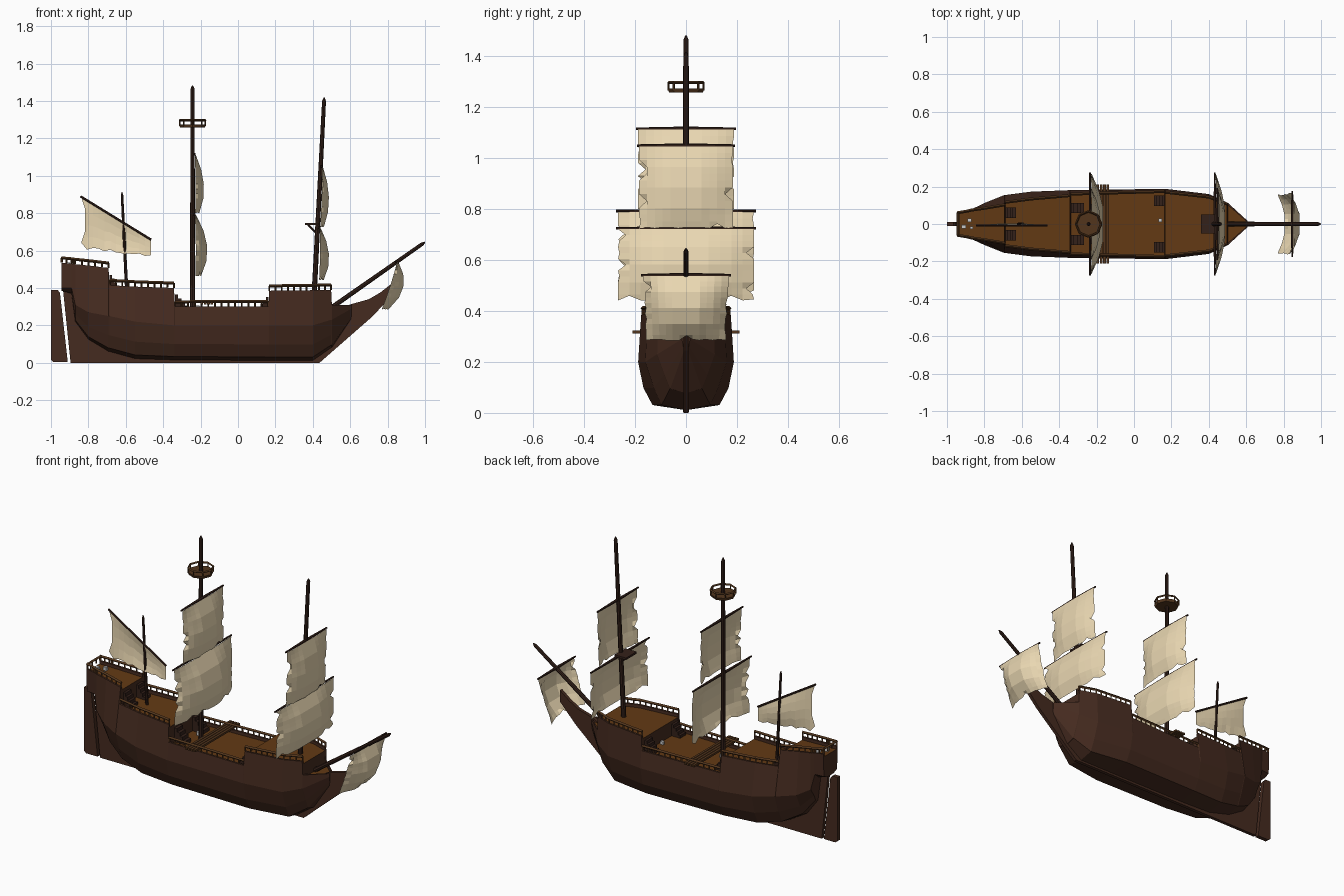
import bpy, bmesh, math, random
from mathutils import Vector, Matrix

if "Cube" in bpy.data.objects:
    bpy.data.objects.remove(bpy.data.objects["Cube"])

random.seed(4)

def mat(name, rgb):
    m = bpy.data.materials.new(name)
    m.diffuse_color = (*rgb, 1)
    m.use_nodes = True
    m.node_tree.nodes["Principled BSDF"].inputs["Base Color"].default_value = m.diffuse_color
    return m

HULL = mat("hull_wood", (0.060, 0.024, 0.014))
DECK = mat("deck_wood", (0.125, 0.042, 0.007))
MAST = mat("dark_wood", (0.034, 0.015, 0.010))
RAIL = mat("rail_wood", (0.085, 0.036, 0.012))
SAIL = mat("canvas", (0.83, 0.69, 0.45))
PALE = mat("pale_stone", (0.6, 0.6, 0.6))

def finish(name, bm, *mats, normals=True):
    if normals:
        bmesh.ops.recalc_face_normals(bm, faces=bm.faces)
    me = bpy.data.meshes.new(name)
    bm.to_mesh(me)
    bm.free()
    for m in mats:
        me.materials.append(m)
    ob = bpy.data.objects.new(name, me)
    bpy.context.collection.objects.link(ob)
    return ob

def rod(bm, a, b, r1, r2=None, sides=8):
    a, b = Vector(a), Vector(b)
    d = b - a
    rot = d.to_track_quat('Z', 'Y').to_matrix().to_4x4()
    bmesh.ops.create_cone(bm, cap_ends=True, segments=sides, radius1=r1,
                          radius2=r1 if r2 is None else r2, depth=d.length,
                          matrix=Matrix.Translation((a + b) / 2) @ rot)

def box(bm, c, s):
    bmesh.ops.create_cube(bm, size=1, matrix=Matrix.Translation(c) @ Matrix.Diagonal((*s, 1)))

def plate(name, pts, t, m):
    # side-view outline thickened across y
    bm = bmesh.new()
    f = bm.faces.new([bm.verts.new((x, -t, z)) for x, z in pts])
    ext = bmesh.ops.extrude_face_region(bm, geom=[f])
    bmesh.ops.translate(bm, vec=(0, 2 * t, 0),
                        verts=[v for v in ext["geom"] if isinstance(v, bmesh.types.BMVert)])
    finish(name, bm, m)

# Hull stations: x, bottom z, bilge fraction, half width, widest z, top half width, top z
ST = [(-.945, .385, .5, .062, .40, .066, .535), (-.89, .37, .5, .068, .40, .075, .53),
      (-.87, .22, .4, .078, .31, .080, .527), (-.80, .125, .5, .112, .27, .090, .52),
      (-.692, .06, .6, .155, .25, .108, .507), (-.688, .06, .6, .155, .25, .122, .415),
      (-.55, .022, .66, .173, .22, .140, .407), (-.342, .015, .7, .181, .20, .158, .40),
      (-.338, .015, .7, .181, .20, .166, .30), (.163, .012, .7, .188, .20, .180, .302),
      (.167, .012, .7, .188, .20, .176, .385), (.40, .012, .6, .160, .20, .150, .388),
      (.498, .08, .55, .115, .23, .112, .39), (.502, .08, .55, .113, .23, .112, .31),
      (.608, .24, .5, .016, .29, .016, .31)]

# Hull lofted through the stations, with a sunken deck
bm = bmesh.new()
rings = []
for x, zb, f, w, zw, wt, zt in ST:
    h = zw - zb
    lip = min(.012, wt * .5)
    half = [(.008, zb), (f * w, zb + .1 * h), (min(f + .19, .9) * w, zb + .46 * h), (w, zw),
            (wt, zt), (wt - lip, zt), (wt - lip, zt - .018)]
    prof = half + [(-y, z) for y, z in reversed(half)]
    rings.append([bm.verts.new((x, y, z)) for y, z in prof])
n = len(rings[0])
for a, b in zip(rings, rings[1:]):
    for i in range(n):
        j = (i + 1) % n
        fc = bm.faces.new((a[i], a[j], b[j], b[i]))
        fc.material_index = 1 if i == 6 and b[0].co.x - a[0].co.x > .01 else 0
bm.faces.new(rings[0])
bm.faces.new(rings[-1])
finish("hull", bm, HULL, DECK)

# Keel with stem and beak, and the rudder
plate("keel_and_stem", [(-.935, .385), (-.895, 0), (.436, 0), (.716, .245), (.818, .353), (.818, .42),
      (.76, .375), (.70, .34), (.60, .312), (.50, .26), (.3, .1), (-.6, .1), (-.8, .25), (-.87, .385)],
      .010, HULL)
plate("rudder", [(-1, .015), (-.985, .003), (-.91, .003), (-.952, .375), (-.965, .39), (-1, .39)], .012, HULL)

# Railings following the top edge of the hull
bm = bmesh.new()
H = .026
def rail(p, q):
    p, q, up = Vector(p), Vector(q), Vector((0, 0, H))
    box_n = max(2, round((q - p).length / .036))
    for k in range(box_n + 1):
        c = p.lerp(q, k / box_n)
        rod(bm, c, c + up, .005, sides=4)
    rod(bm, p + up, q + up, .008, sides=4)
for a, b in zip(ST, ST[1:]):
    if b[0] - a[0] > .01 and b[0] < .5:
        for s in (-1, 1):
            rail((a[0], s * (a[5] - .006), a[6]), (b[0], s * (b[5] - .006), b[6]))
rail((-.94, -.06, .535), (-.94, .06, .535))
finish("railings", bm, RAIL)

# Stairs between the decks
bm = bmesh.new()
for x0, step, y, z0, z1 in ((-.338, .018, .085, .282, .385), (-.688, .014, .06, .39, .49),
                            (.163, -.014, .125, .282, .37)):
    for s in (-1, 1):
        for k in range(4):
            top = z1 - (k + 1) * (z1 - z0) / 5
            box(bm, (x0 + (k + .5) * step, s * y, (top + z0) / 2), (abs(step), .055, top - z0))
finish("stairs", bm, MAST)

# Planks laid across the waist
bm = bmesh.new()
for k in range(4):
    box(bm, (-.193 + k * .0175, 0, .318), (.014, .42, .012))
finish("cross_planks", bm, RAIL)

# Pale rubble left on the decks
bm = bmesh.new()
for c, s in (((-.91, -.015, .525), .022), ((-.88, .02, .52), .02), ((-.87, -.02, .512), .016),
             ((-.275, .03, .295), .022), ((-.215, -.03, .295), .02), ((.14, .02, .295), .018)):
    box(bm, c, (s, s * .9, s))
finish("rubble", bm, PALE)

# Masts and bowsprit
for name, a, b, r in (("main_mast", (-.243, 0, .28), (-.243, 0, 1.465), .014),
                      ("fore_mast", (.407, 0, .36), (.460, 0, 1.40), .014),
                      ("mizzen_mast", (-.595, 0, .385), (-.620, 0, .895), .009),
                      ("bowsprit", (.50, 0, .295), (.985, 0, .635), .013)):
    bm = bmesh.new()
    a, b = Vector(a), Vector(b)
    rod(bm, a, b, r, r * .75)
    rod(bm, b, b + (b - a).normalized() * .018, r * .75, r * .2)
    finish(name, bm, MAST)

# Crow's nest and the small fore top
bm = bmesh.new()
mx = -.243
rod(bm, (mx, 0, 1.258), (mx, 0, 1.274), .066, .072)
ring = [Vector((mx + .068 * math.cos(k * math.pi / 4), .068 * math.sin(k * math.pi / 4), 1.297)) for k in range(8)]
for k, p in enumerate(ring):
    rod(bm, p - Vector((0, 0, .03)), p, .004, sides=4)
    rod(bm, p, ring[(k + 1) % 8], .006, sides=4)
finish("crows_nest", bm, RAIL)
bm = bmesh.new()
box(bm, (.395, 0, .742), (.075, .10, .012))
rod(bm, (.375, 0, .738), (.418, 0, .695), .006, sides=4)
finish("fore_top", bm, MAST)

def curve(pts, t):
    for (t0, v0), (t1, v1) in zip(pts, pts[1:]):
        if t <= t1:
            return v0 + (v1 - v0) * (t - t0) / (t1 - t0)
    return pts[-1][1]

# Square sails: flat-facetted bulge, ragged sides and foot, hung from a yard
def square_sail(name, x, top, foot, yard, depth, lean=0, narrow=0):
    bm = bmesh.new()
    N = 12
    grid = []
    for r in range(N + 1):
        t = r / N
        rag = [random.choice((0, 0, 0, .005, .03)) if 0 < r < N else 0 for _ in (0, 1)]
        row = []
        for c in range(N + 1):
            u = c / N * 2 - 1
            bulge = depth * curve([(0, .1), (.25, .7), (.5, 1), (.75, .95), (1, .5)], t) \
                * curve([(0, 1), (.34, 1), (.67, .65), (1, .08)], abs(u))
            w = yard - .008 - narrow * t - (rag[c > 6] if c in (0, N) else 0)
            z = top + (foot - top) * t + (random.choice((0, 0, .004, .018)) if r == N else 0)
            row.append(bm.verts.new((x + bulge + lean * t, u * w, z)))
        grid.append(row)
    for a, b in zip(grid, grid[1:]):
        for c in range(N):
            bm.faces.new((a[c], b[c], b[c + 1], a[c + 1]))
    finish(name, bm, SAIL, normals=False)
    bm = bmesh.new()
    for s in (-1, 1):
        rod(bm, (x - .004, 0, top + .003), (x - .004, s * yard, top + .003), .009, .005, 6)
    finish(name + "_yard", bm, MAST)

square_sail("main_topsail", -.231, 1.113, .80, .197, .048)
square_sail("main_course", -.231, .79, .463, .275, .066)
square_sail("fore_topsail", .450, 1.047, .725, .192, .042, -.012)
square_sail("fore_course", .436, .722, .442, .275, .052, -.004)
square_sail("spritsail", .850, .538, .285, .176, .078, -.085, .012)

# Mizzen lateen sail with its slanted spar
bm = bmesh.new()
grid = []
for k in range(13):
    u = k / 12
    x = -.838 + .372 * u
    zt = .885 - .228 * u
    zb = curve([(0, .63), (.08, .605), (.5, .59), (1, .563)], u) + random.choice((0, 0, .004, .012))
    grid.append([bm.verts.new((x + (random.choice((0, .006, .02)) if k == 0 and 0 < j < 4 else 0),
                               .012 * math.sin(math.pi * u) * math.sin(math.pi * j / 4) - .008,
                               zt + (zb - zt) * j / 4)) for j in range(5)])
for a, b in zip(grid, grid[1:]):
    for j in range(4):
        bm.faces.new((a[j], a[j + 1], b[j + 1], b[j]))
finish("mizzen_sail", bm, SAIL, normals=False)
bm = bmesh.new()
rod(bm, (-.842, -.008, .890), (-.464, -.008, .658), .006, sides=6)
finish("mizzen_spar", bm, MAST)
